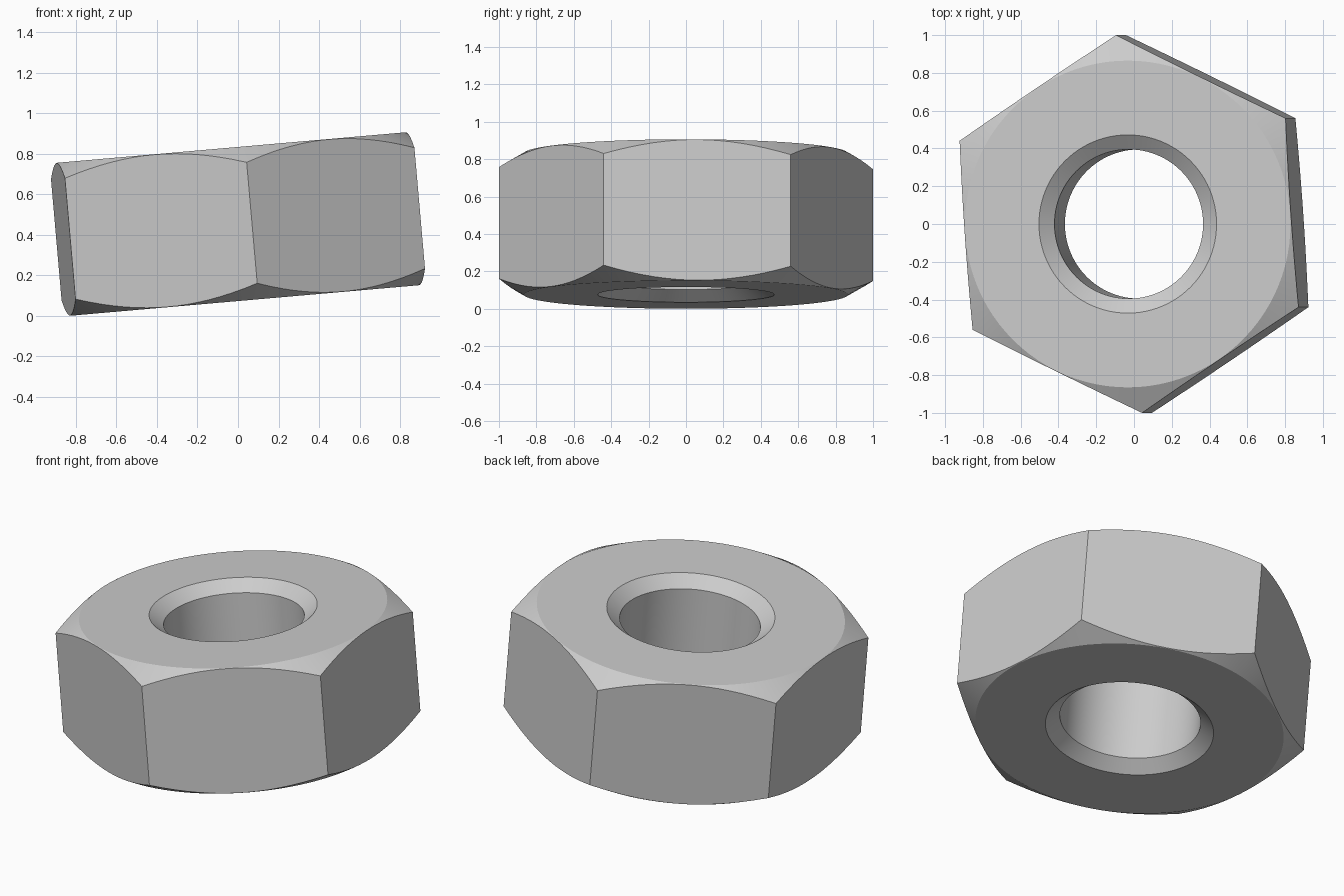
import bpy, bmesh
from math import radians, tan, cos, sin
from mathutils import Matrix

default = bpy.data.objects.get("Cube")
if default:
    bpy.data.objects.remove(default, do_unlink=True)

CORNER = 1.0024      # corner radius of the hexagon
HALF = 0.379         # half the thickness
FACE = 0.865         # radius of the flat round face
BORE, MOUTH, SINK = 0.395, 0.472, 0.062
OUTER = 1.2
SEGMENTS = 96

steel = bpy.data.materials.new("grey steel")
steel.use_nodes = True
grey = (0.604, 0.604, 0.604, 1)
steel.diffuse_color = grey
steel.node_tree.nodes["Principled BSDF"].inputs["Base Color"].default_value = grey


def add_object(name, bm):
    bmesh.ops.recalc_face_normals(bm, faces=bm.faces)
    mesh = bpy.data.meshes.new(name)
    bm.to_mesh(mesh)
    bm.free()
    mesh.materials.append(steel)
    obj = bpy.data.objects.new(name, mesh)
    bpy.context.collection.objects.link(obj)
    return obj


# Turned body: bore, countersinks, flat faces and 30 degree outer chamfers
rim = HALF - (OUTER - FACE) * tan(radians(30))
upper = [(BORE, HALF - SINK), (MOUTH, HALF), (FACE, HALF), (OUTER, rim)]
profile = upper + [(r, -z) for r, z in reversed(upper)]
bm = bmesh.new()
verts = [bm.verts.new((r, 0, z)) for r, z in profile]
edges = [bm.edges.new((verts[i - 1], verts[i])) for i in range(len(verts))]
bmesh.ops.spin(bm, geom=verts + edges, cent=(0, 0, 0), axis=(0, 0, 1),
               angle=radians(360), steps=SEGMENTS, use_merge=True)
bmesh.ops.remove_doubles(bm, verts=bm.verts, dist=0.0001)
nut = add_object("hex_nut", bm)

# Hexagonal prism, one corner on +x, that trims the turned body to six flats
bm = bmesh.new()
corners = [radians(60 * i) for i in range(6)]
base = bm.faces.new([bm.verts.new((CORNER * cos(a), CORNER * sin(a), -1))
                     for a in corners])
top = bmesh.ops.extrude_face_region(bm, geom=[base], use_keep_orig=True)["geom"]
bmesh.ops.translate(bm, verts=[v for v in top if isinstance(v, bmesh.types.BMVert)],
                    vec=(0, 0, 2))
prism = add_object("hex_cutter", bm)
prism.hide_render = True

trim = nut.modifiers.new("hex_trim", "BOOLEAN")
trim.operation = "INTERSECT"
trim.solver = "EXACT"
trim.object = prism
bpy.ops.object.select_all(action="DESELECT")
bpy.context.view_layer.objects.active = nut
nut.select_set(True)
bpy.ops.object.modifier_apply(modifier=trim.name)
bpy.data.objects.remove(prism, do_unlink=True)

# Turn about its axis, tilt, and rest the low rim on the ground
nut.data.transform(Matrix.Rotation(radians(-5), 4, "Y")
                   @ Matrix.Rotation(radians(33.95), 4, "Z"))
low = min(v.co.z for v in nut.data.vertices)
nut.data.transform(Matrix.Translation((0, 0, -low)))
bpy.ops.object.shade_smooth_by_angle(angle=radians(20))
